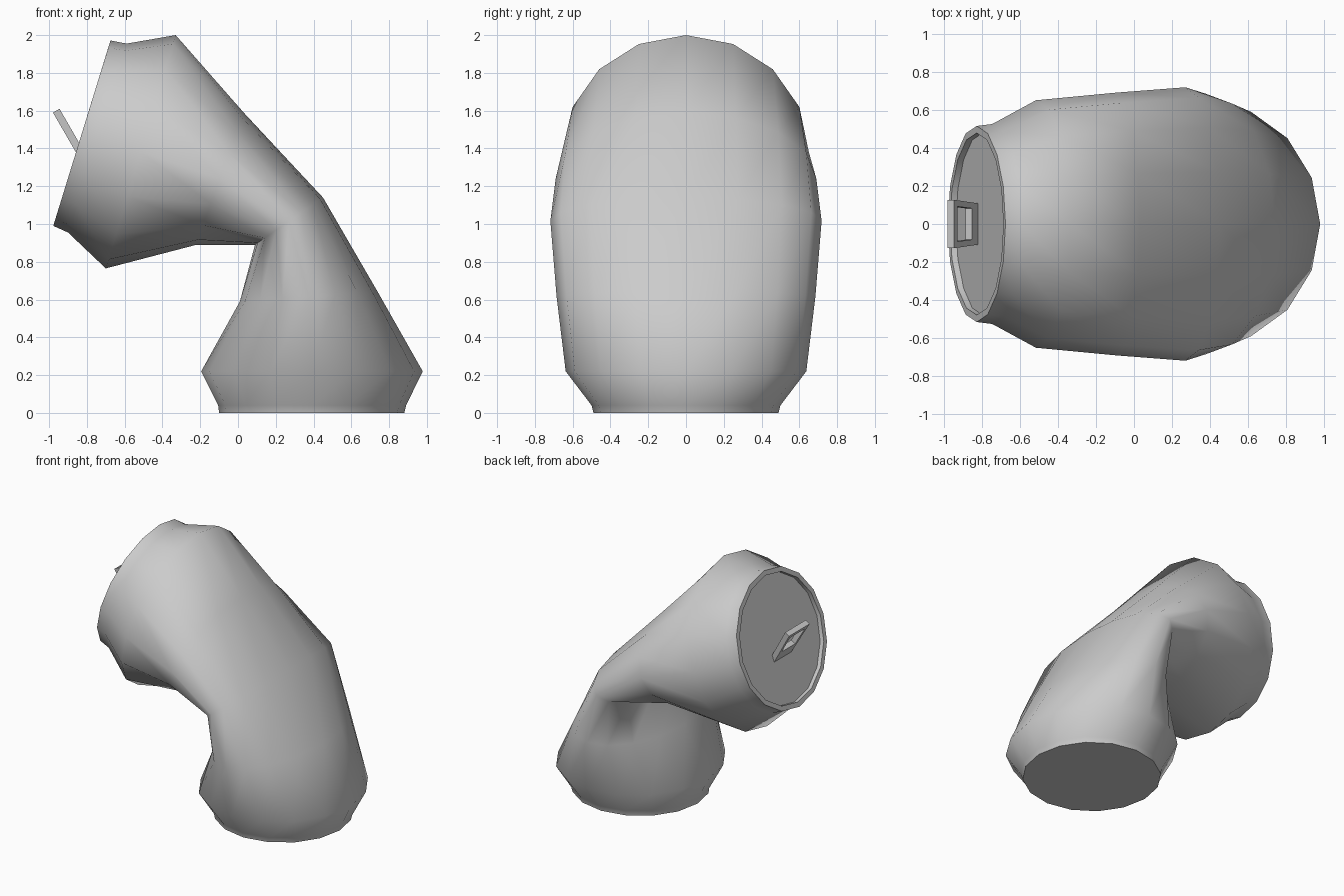
import bpy, bmesh, math
from mathutils import Vector

if "Cube" in bpy.data.objects:
    bpy.data.objects.remove(bpy.data.objects["Cube"])

SIDES = 16


def finish(bm, name, angle):
    bmesh.ops.recalc_face_normals(bm, faces=bm.faces)
    me = bpy.data.meshes.new(name)
    bm.to_mesh(me)
    bm.free()
    ob = bpy.data.objects.new(name, me)
    bpy.context.collection.objects.link(ob)
    bpy.ops.object.select_all(action='DESELECT')
    ob.select_set(True)
    bpy.context.view_layer.objects.active = ob
    bpy.ops.object.shade_smooth_by_angle(angle=math.radians(angle))
    return ob


def ring(bm, inner, outer, half_y):
    """Ellipse spanning two points of the side profile, half_y deep."""
    a = Vector((inner[0], 0, inner[1]))
    b = Vector((outer[0], 0, outer[1]))
    mid, axis = (a + b) / 2, (b - a) / 2
    verts = []
    for i in range(SIDES):
        t = 2 * math.pi * i / SIDES
        verts.append(bm.verts.new(mid + axis * math.cos(t) + Vector((0, half_y * math.sin(t), 0))))
    return verts


# bent pipe: (inside of bend, outside of bend, half width)
sections = [
    ((-0.10, 0.00), (0.88, 0.00), 0.49),
    ((-0.105, 0.04), (0.89, 0.04), 0.50),
    ((-0.195, 0.22), (0.978, 0.22), 0.637),
    ((0.01, 0.59), (0.74, 0.64), 0.685),
    ((0.09, 0.89), (0.45, 1.14), 0.718),
    ((-0.22, 0.89), (0.03, 1.59), 0.69),
    ((-0.70, 0.765), (-0.33, 2.00), 0.65),
    ((-0.90, 0.955), (-0.59, 1.955), 0.525),
    ((-0.978, 0.99), (-0.675, 1.972), 0.515),
    # rim lip and recessed end plate
    ((-0.967, 1.025), (-0.686, 1.937), 0.478),
    ((-0.936, 1.016), (-0.655, 1.928), 0.478),
]
bm = bmesh.new()
rings = [ring(bm, *s) for s in sections]
for r0, r1 in zip(rings, rings[1:]):
    for i in range(SIDES):
        j = (i + 1) % SIDES
        bm.faces.new((r0[i], r0[j], r1[j], r1[i]))
bm.faces.new(rings[0])
bm.faces.new(rings[-1])
finish(bm, "bent_pipe", 65)

# handle: slanted square frame standing on the end plate
along = Vector((0.5, 0, -0.866))
thick = Vector((-0.866, 0, -0.5)) * 0.04
start = Vector((-0.945, 0, 1.61))
outer = [(0, -0.127), (0, 0.127), (0.30, 0.105), (0.30, -0.105)]
hole = [(0.035, -0.092), (0.035, 0.092), (0.19, 0.082), (0.19, -0.082)]
bm = bmesh.new()


def loop(points, offset):
    return [bm.verts.new(start + along * t + Vector((0, y, 0)) + offset) for t, y in points]


loops = [loop(outer, thick * 0), loop(outer, thick), loop(hole, thick), loop(hole, thick * 0)]
for k in range(4):
    p, q = loops[k], loops[(k + 1) % 4]
    for i in range(4):
        j = (i + 1) % 4
        bm.faces.new((p[i], p[j], q[j], q[i]))
finish(bm, "handle_frame", 30)
